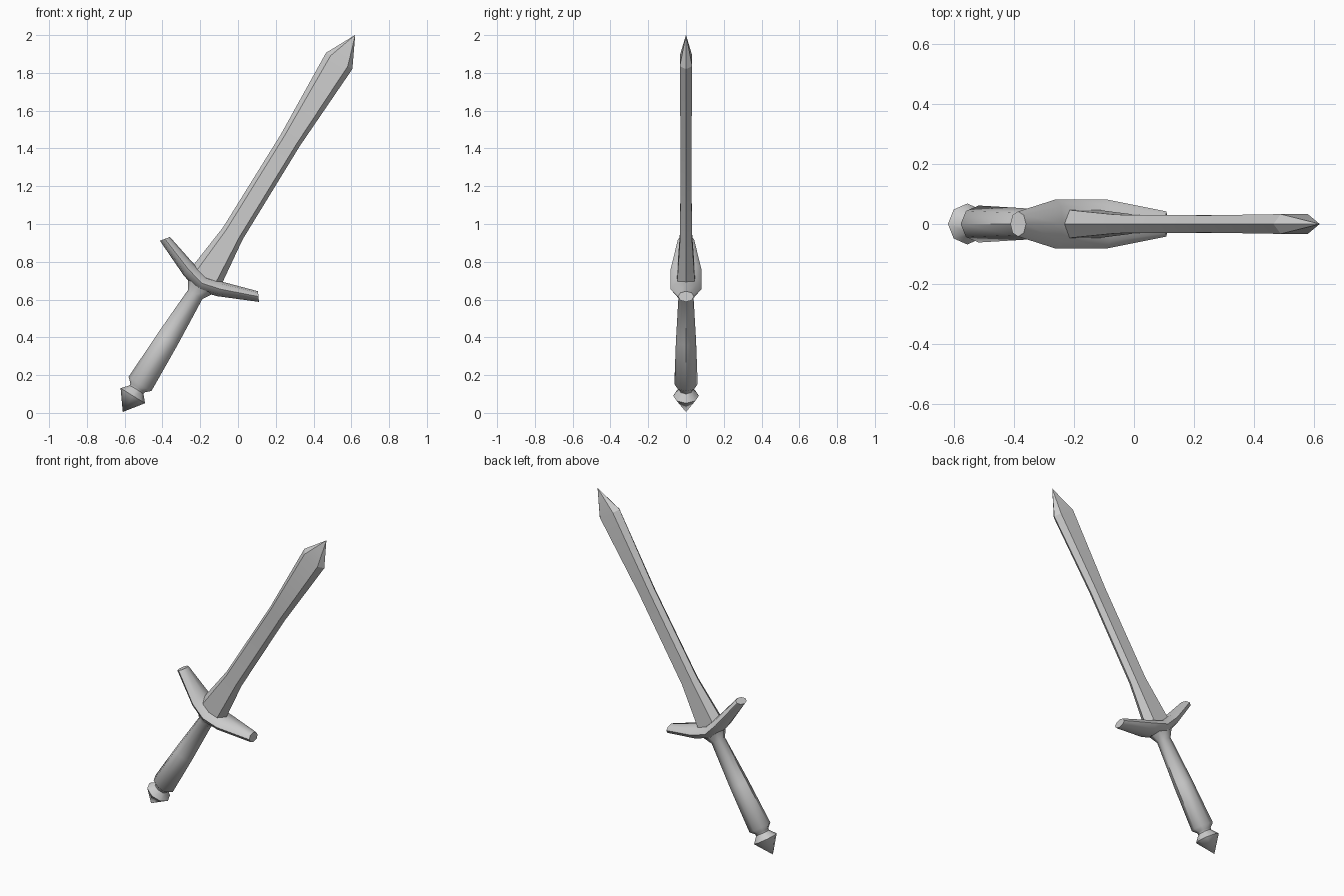
import bpy
import bmesh
from math import sin, cos, pi, radians, atan2
from mathutils import Matrix, Vector

cube = bpy.data.objects.get("Cube")
if cube:
    bpy.data.objects.remove(cube, do_unlink=True)

steel = bpy.data.materials.new("grey")
steel.use_nodes = True
GREY = (0.6, 0.6, 0.6, 1)
steel.diffuse_color = GREY
steel.node_tree.nodes["Principled BSDF"].inputs["Base Color"].default_value = GREY

# The sword is modelled upright from its pommel tip, then leaned over
LEAN = Matrix.Translation((-0.61, 0, 0.005)) @ Matrix.Rotation(atan2(1.23, 1.995), 4, "Y")


def loft(name, rings, sharp_angle):
    """Skin a list of point rings; a one-point ring becomes a tip."""
    bm = bmesh.new()
    loops = [[bm.verts.new(p) for p in ring] for ring in rings]
    for a, b in zip(loops, loops[1:]):
        n = max(len(a), len(b))
        for i in range(n):
            j = (i + 1) % n
            if len(a) == 1:
                bm.faces.new((a[0], b[j], b[i]))
            elif len(b) == 1:
                bm.faces.new((a[i], a[j], b[0]))
            else:
                bm.faces.new((a[i], a[j], b[j], b[i]))
    for end in (loops[0], loops[-1]):
        if len(end) > 2:
            bm.faces.new(end)
    bmesh.ops.recalc_face_normals(bm, faces=bm.faces)
    mesh = bpy.data.meshes.new(name)
    bm.to_mesh(mesh)
    bm.free()
    mesh.transform(LEAN)
    mesh.shade_smooth()
    mesh.set_sharp_from_angle(angle=radians(sharp_angle))
    mesh.materials.append(steel)
    obj = bpy.data.objects.new(name, mesh)
    bpy.context.collection.objects.link(obj)


def oval(centre, across, depth, sides=8):
    """Ring around a centre, spanned by a vector and a depth along y."""
    centre, across = Vector(centre), Vector(across)
    steps = [2 * pi * i / sides for i in range(sides)]
    return [centre + across * cos(a) + Vector((0, depth * sin(a), 0)) for a in steps]


def turned(name, profile, flatness, sharp_angle):
    """Octagonal turned part from (height, radius) pairs."""
    rings = [oval((0, 0, z), (r, 0, 0), r * flatness) if r else [(0, 0, z)]
             for z, r in profile]
    loft(name, rings, sharp_angle)


# Blade: six-sided section with flat faces and two bevelled edges
def blade_ring(z, w, d):
    f = w * 0.65
    return [(w, 0, z), (f, d, z), (-f, d, z), (-w, 0, z), (-f, -d, z), (f, -d, z)]


blade = [(0.80, 0.092, 0.047), (0.857, 0.09, 0.046), (1.11, 0.061, 0.031),
         (1.69, 0.059, 0.029), (2.183, 0.082, 0.033)]
loft("blade", [blade_ring(*r) for r in blade] + [[(0, 0, 2.345)]], 15)

# Guard: upswept arms, mirrored about the middle
arm = [((0.291, 0, 0.897), (-0.017, 0, 0.0225), 0.042),
       ((0.10, 0, 0.825), (-0.004, 0, 0.041), 0.082)]
middle = oval((0, 0, 0.80), (0, 0, 0.045), 0.082)
right = [oval(*r) for r in arm]
left = [[Vector((-p.x, p.y, p.z)) for p in ring] for ring in reversed(right)]
loft("guard", right + [middle] + left, 50)

# Grip with a flared collar under the guard
turned("grip", [(0.13, 0.042), (0.15, 0.045), (0.174, 0.071), (0.45, 0.061),
                (0.73, 0.045), (0.795, 0.085)], 0.87, 50)

# Pointed pommel
turned("pommel", [(0, 0), (0.101, 0.076), (0.14, 0.042)], 0.9, 50)
